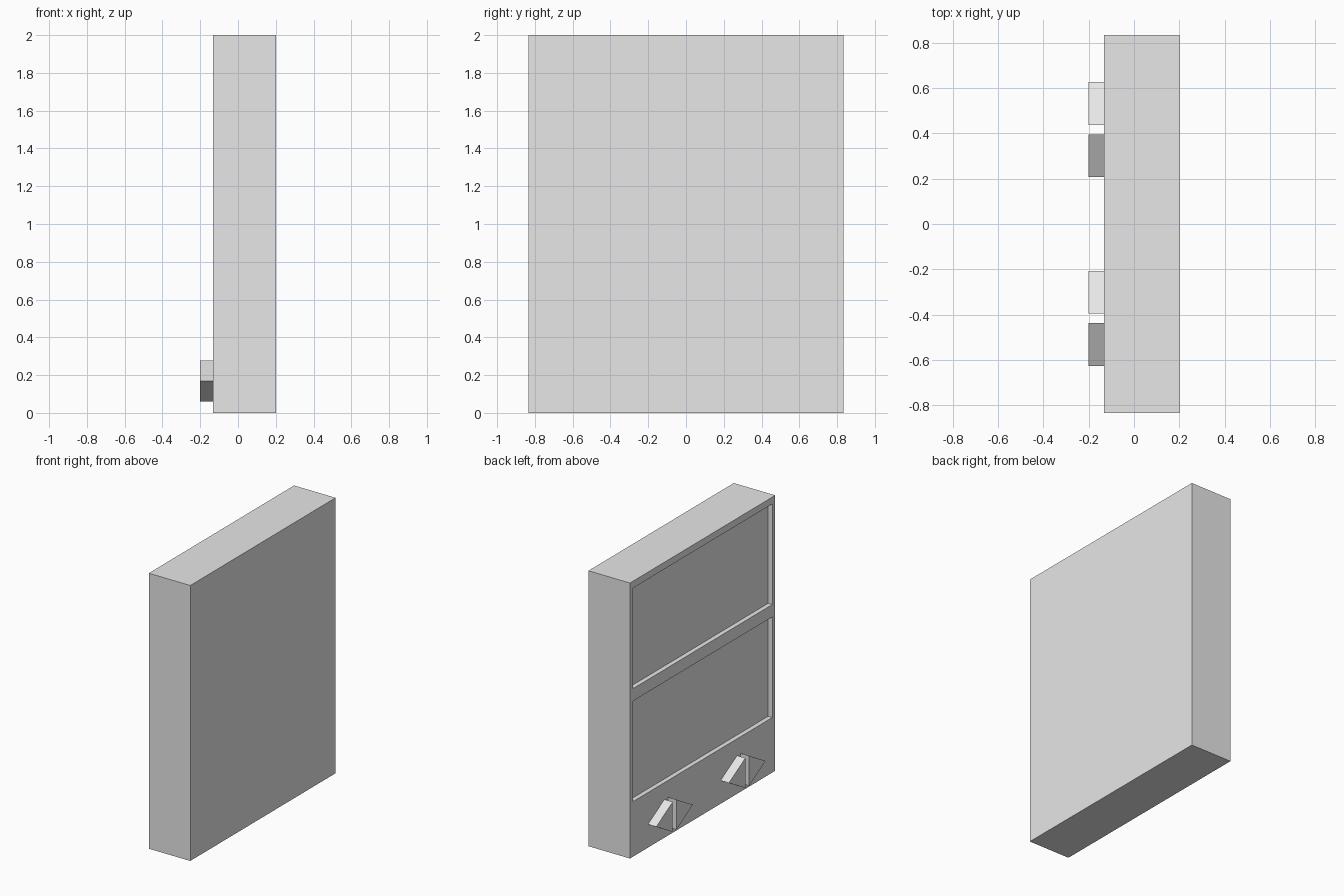
import bpy, bmesh

if "Cube" in bpy.data.objects:
    bpy.data.objects.remove(bpy.data.objects["Cube"])

grey = bpy.data.materials.new("light grey")
grey.diffuse_color = (0.8, 0.8, 0.8, 1)
grey.use_nodes = True
grey.node_tree.nodes["Principled BSDF"].inputs["Base Color"].default_value = grey.diffuse_color


def finish(name, bm):
    bmesh.ops.recalc_face_normals(bm, faces=bm.faces)
    me = bpy.data.meshes.new(name)
    bm.to_mesh(me)
    bm.free()
    me.materials.append(grey)
    ob = bpy.data.objects.new(name, me)
    bpy.context.collection.objects.link(ob)
    return ob


def prism(name, profile, x0, x1):
    """Extrude a (y, z) profile from x0 to x1."""
    bm = bmesh.new()
    face = bm.faces.new([bm.verts.new((x0, y, z)) for y, z in profile])
    ext = bmesh.ops.extrude_face_region(bm, geom=[face])
    verts = [v for v in ext["geom"] if isinstance(v, bmesh.types.BMVert)]
    bmesh.ops.translate(bm, vec=(x1 - x0, 0, 0), verts=verts)
    return finish(name, bm)


def rect(half_y, z0, z1):
    return [(-half_y, z0), (half_y, z0), (half_y, z1), (-half_y, z1)]


BACK, FRONT, TIP = -0.1333, 0.2, -0.2
HALF = 0.8333

# Main slab
body = prism("cabinet_body", rect(HALF, 0, 2), BACK, FRONT)

# Two shallow screen recesses cut into the -x face
for name, z0, z1 in (("lower", 0.40, 1.13), ("upper", 1.22, 1.95)):
    cutter = prism(name + "_recess_cutter", rect(0.80, z0, z1), BACK - 0.1, BACK + 0.0333)
    cutter.hide_render = True
    cutter.hide_set(True)
    mod = body.modifiers.new(name + "_recess", 'BOOLEAN')
    mod.operation = 'DIFFERENCE'
    mod.solver = 'EXACT'
    mod.object = cutter

# Two pairs of triangular arrow buttons, pointing away from each other
for pair, yc in (("left", HALF / 2), ("right", -HALF / 2)):
    for side, s in (("a", 1), ("b", -1)):
        tri = [(yc + s * 0.021, 0.06), (yc + s * 0.21, 0.169), (yc + s * 0.021, 0.278)]
        prism(f"arrow_button_{pair}_{side}", tri, TIP, BACK)
